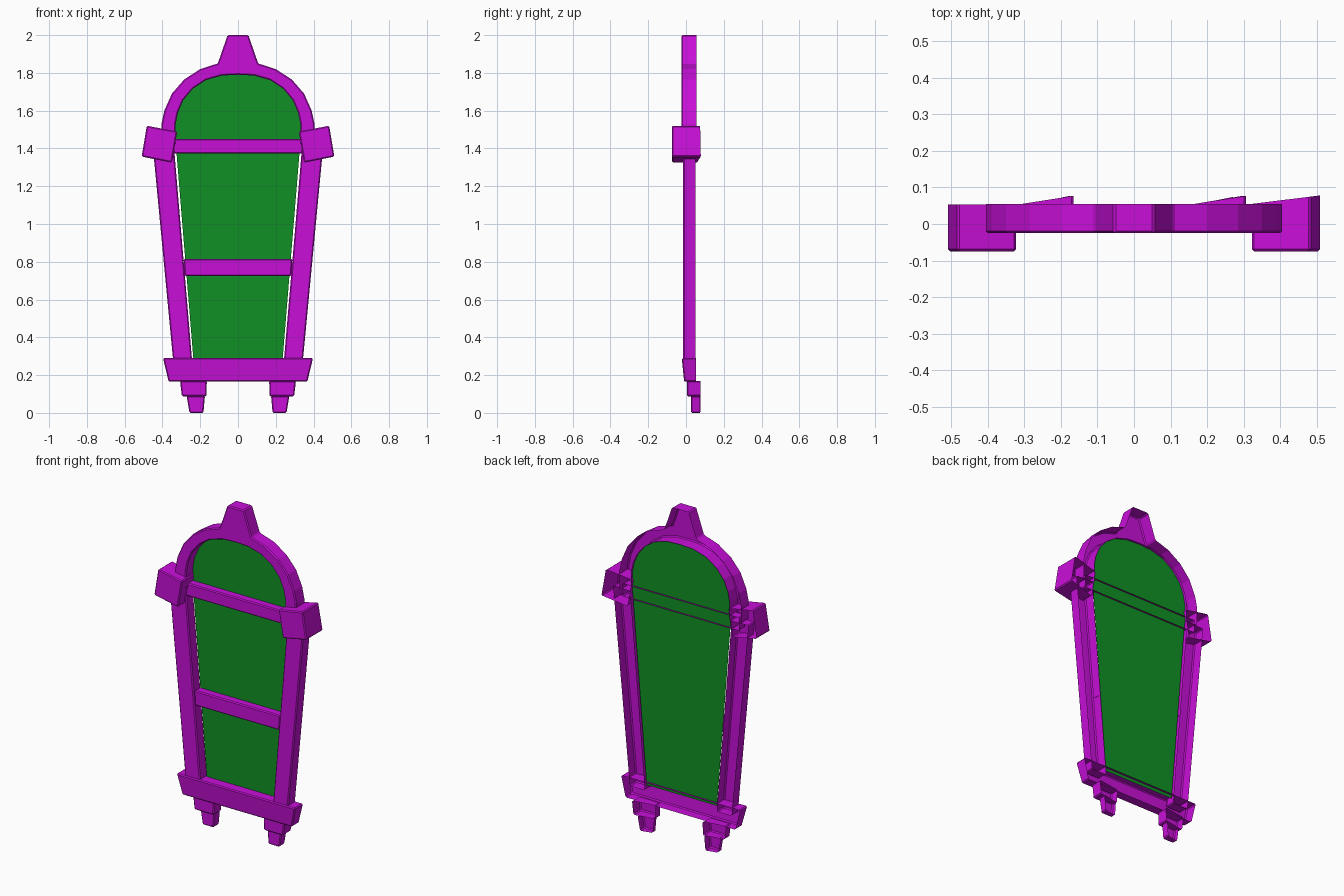
import bpy
import bmesh

cube = bpy.data.objects.get("Cube")
if cube:
    bpy.data.objects.remove(cube, do_unlink=True)


def make_material(name, rgb):
    mat = bpy.data.materials.new(name)
    mat.use_nodes = True
    mat.diffuse_color = (*rgb, 1)
    mat.node_tree.nodes["Principled BSDF"].inputs["Base Color"].default_value = (*rgb, 1)
    return mat


magenta = make_material("magenta_frame", (0.58, 0.005, 0.69))
green = make_material("green_glass", (0.005, 0.28, 0.018))


def depth(value, x, z):
    return value(x, z) if callable(value) else value


def shell(name, outline, front, back=None, mat=magenta, bevel=0.006):
    """Front face from a counterclockwise x-z outline, with walls and an open back."""
    bm = bmesh.new()
    face = [bm.verts.new((x, depth(front, x, z), z)) for x, z in outline]
    bm.faces.new(face)
    if back is not None:
        rear = [bm.verts.new((x, depth(back, x, z), z)) for x, z in outline]
        for i in range(len(face)):
            j = (i + 1) % len(face)
            bm.faces.new((face[i], rear[i], rear[j], face[j]))
    mesh = bpy.data.meshes.new(name)
    bm.to_mesh(mesh)
    bm.free()
    mesh.materials.append(mat)
    obj = bpy.data.objects.new(name, mesh)
    bpy.context.collection.objects.link(obj)
    if back is not None:
        mod = obj.modifiers.new("soft_edges", "BEVEL")
        mod.width = bevel
        mod.segments = 1
        mod.limit_method = "ANGLE"
        mod.angle_limit = 0.6
    return obj


def flip(points):
    return [(-x, z) for x, z in reversed(points)]


def box(half_low, half_high, low, high):
    return [(-half_low, low), (half_low, low), (half_high, high), (-half_high, high)]


# Arch with pointed top block
outer = [(0.405, 1.42), (0.405, 1.53), (0.39, 1.6), (0.35, 1.69), (0.285, 1.765),
         (0.2, 1.82), (0.107, 1.85), (0.055, 2.0)]
inner = [(0.33, 1.42), (0.33, 1.53), (0.318, 1.59), (0.29, 1.655), (0.24, 1.715),
         (0.17, 1.762), (0.085, 1.786)]
inner_arch = inner + [(0, 1.79)] + flip(inner)
shell("arch_frame", outer + flip(outer) + inner_arch[::-1], -0.025, 0.055)

# Glass pane
shell("glass_pane", [(-0.235, 0.27), (0.235, 0.27), (0.325, 1.37)]
      + inner_arch + [(-0.325, 1.37)], 0.04, mat=green)

# Cross bars
shell("upper_bar", box(0.39, 0.39, 1.372, 1.45), -0.008, 0.05)
shell("lower_bar", box(0.282, 0.288, 0.725, 0.815), -0.008, 0.04)

# Base sill, leaning inwards at the bottom
shell("base_sill", box(0.367, 0.397, 0.165, 0.29),
      lambda x, z: -0.01 - (z - 0.165) * 0.1, 0.052)

# Paired parts
rail = [(0.24, 0.24), (0.34, 0.24), (0.452, 1.42), (0.34, 1.42)]
block = [(0.35, 1.325), (0.51, 1.357), (0.483, 1.52), (0.322, 1.49)]
foot_upper = [(0.167, 0.088), (0.297, 0.088), (0.307, 0.17), (0.165, 0.17)]
foot_lower = [(0.183, 0.0), (0.257, 0.0), (0.272, 0.09), (0.175, 0.09)]

for side, sign in (("left", 1), ("right", -1)):
    def place(points):
        return points if sign > 0 else flip(points)

    # The backs of the feet slope sideways
    start = 0.18 if sign > 0 else -0.28

    def foot_back(x, z):
        return min(0.077, max(0.055, 0.055 + (x - start) * 0.21))

    def block_back(x, z):
        return 0.055 + max(0, x - 0.33) * 0.13 if sign > 0 else 0.054

    shell(side + "_rail", place(rail), -0.015, 0.05)
    shell(side + "_corner_block", place(block), -0.075, block_back)
    shell(side + "_foot_upper", place(foot_upper), 0.005, foot_back)
    shell(side + "_foot_lower", place(foot_lower), 0.026, foot_back)
